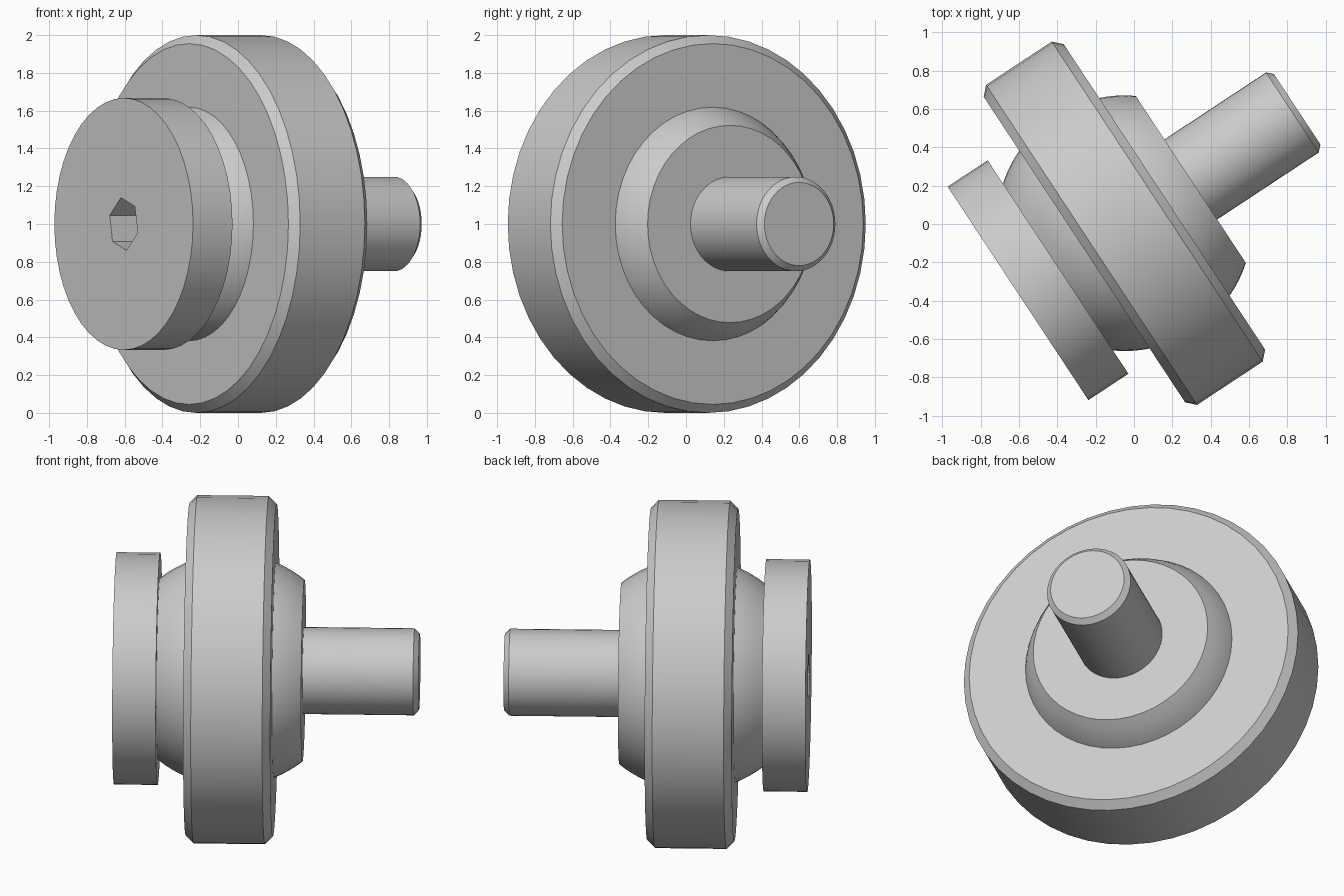
import bpy
import bmesh
from math import sin, cos, radians, sqrt, tau
from mathutils import Matrix, Vector

default = bpy.data.objects.get("Cube")
if default:
    bpy.data.objects.remove(default, do_unlink=True)

# Frame of the tilted part: local z runs along the shaft, local x points up
ANGLE = radians(33.4)
axis = Vector((cos(ANGLE), sin(ANGLE), 0))
up = Vector((0, 0, 1))
FRAME = Matrix((up, axis.cross(up), axis)).transposed().to_4x4()
FRAME.translation = (-0.05, 0.004, 1)

BALL_R = 0.667
FLAT = 0.415        # distance from ball centre to its cut ends
SIDES = 48

steel = bpy.data.materials.new("grey steel")
steel.use_nodes = True
GREY = (0.6, 0.6, 0.6, 1)
steel.diffuse_color = GREY
steel.node_tree.nodes["Principled BSDF"].inputs["Base Color"].default_value = GREY


def lathe(name, profile, sides=SIDES, turn=0.0, closed=False):
    """Turn (radius, height) points about the axis; open profiles get end caps."""
    bm = bmesh.new()
    rings = []
    for r, h in profile:
        rings.append([bm.verts.new((r * cos(turn + tau * i / sides),
                                    r * sin(turn + tau * i / sides), h))
                      for i in range(sides)])
    pairs = list(zip(rings, rings[1:]))
    if closed:
        pairs.append((rings[-1], rings[0]))
    else:
        bm.faces.new(rings[0])
        bm.faces.new(rings[-1])
    for a, b in pairs:
        for i in range(sides):
            j = (i + 1) % sides
            bm.faces.new((a[i], a[j], b[j], b[i]))
    bmesh.ops.recalc_face_normals(bm, faces=bm.faces)
    mesh = bpy.data.meshes.new(name)
    bm.to_mesh(mesh)
    bm.free()
    mesh.materials.append(steel)
    ob = bpy.data.objects.new(name, mesh)
    ob.matrix_world = FRAME
    bpy.context.collection.objects.link(ob)
    return ob


def select(ob):
    bpy.ops.object.select_all(action='DESELECT')
    ob.select_set(True)
    bpy.context.view_layer.objects.active = ob


# Ball with both ends cut flat
steps = 20
heights = [FLAT * (2 * i / steps - 1) for i in range(steps + 1)]
ball = lathe("ball", [(sqrt(BALL_R ** 2 - h * h), h) for h in heights])

# Wide ring around the ball, outer edges chamfered
ring = lathe("ring", [(0.6, -0.25), (0.955, -0.25), (1, -0.205),
                      (1, 0.205), (0.955, 0.25), (0.6, 0.25)], closed=True)

# Shaft with chamfered tip
shaft = lathe("shaft", [(0.25, FLAT - 0.05), (0.25, 1.05), (0.22, 1.08)])

# Disc head with a hexagonal socket
head = lathe("head", [(BALL_R, -0.665), (BALL_R, -FLAT)])
cutter = lathe("socket_cutter", [(0.142, -0.8), (0.142, -0.465)],
               sides=6, turn=radians(-11))
cutter.hide_render = True
cut = head.modifiers.new("socket", 'BOOLEAN')
cut.operation = 'DIFFERENCE'
cut.solver = 'EXACT'
cut.object = cutter
select(head)
bpy.ops.object.modifier_apply(modifier=cut.name)
bpy.data.objects.remove(cutter, do_unlink=True)

for part in (ball, ring, shaft, head):
    select(part)
    bpy.ops.object.shade_smooth_by_angle(angle=radians(30))
